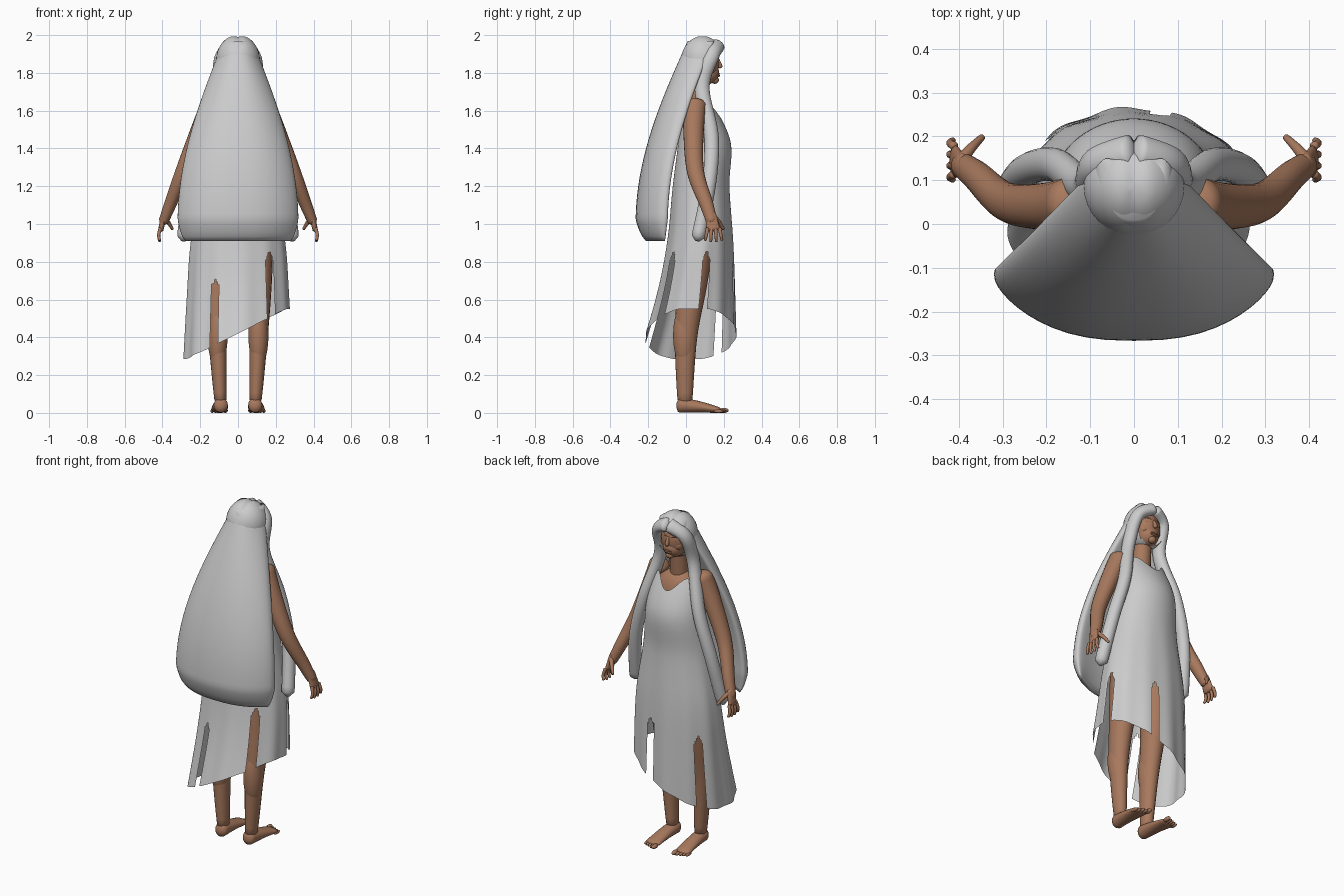
import bpy, bmesh, math
from mathutils import Vector

if "Cube" in bpy.data.objects:
    bpy.data.objects.remove(bpy.data.objects["Cube"])


def material(name, rgb):
    mat = bpy.data.materials.new(name)
    mat.use_nodes = True
    mat.diffuse_color = (*rgb, 1)
    mat.node_tree.nodes["Principled BSDF"].inputs["Base Color"].default_value = (*rgb, 1)
    return mat


CLOTH = material("pale grey", (.6, .6, .6))
SKIN = material("brown skin", (.39, .19, .11))


def mix(start, end, t):
    return start + (end - start) * t


def finish(bm, name, mat, mirrored=False):
    for face in bm.faces:
        face.smooth = True
    mesh = bpy.data.meshes.new(name)
    bm.to_mesh(mesh)
    bm.free()
    mesh.materials.append(mat)
    part = bpy.data.objects.new(name, mesh)
    bpy.context.collection.objects.link(part)
    if mirrored:
        part.modifiers.new("other side", "MIRROR").use_mirror_merge = False


def spline(points, steps=8):
    """Smooth curve through tuples of any length."""
    curve = []
    last = len(points) - 1
    for i in range(last):
        before, start, end, after = (points[max(0, min(last, i + k))] for k in (-1, 0, 1, 2))
        for step in range(steps):
            t = step / steps
            curve.append([b + t / 2 * (c - a + t * (2 * a - 5 * b + 4 * c - d
                                                    + t * (3 * b - a - 3 * c + d)))
                          for a, b, c, d in zip(before, start, end, after)])
    return curve + [list(points[last])]


def loft(name, mat, rings, mirrored=False):
    """Closed skin over rings of points."""
    bm = bmesh.new()
    rings = [[bm.verts.new(point) for point in ring] for ring in rings]
    for lower, upper in zip(rings, rings[1:]):
        for j in range(len(lower)):
            bm.faces.new((lower[j], lower[j - 1], upper[j - 1], upper[j]))
    bm.faces.new(rings[0])
    bm.faces.new(reversed(rings[-1]))
    bmesh.ops.recalc_face_normals(bm, faces=bm.faces)
    finish(bm, name, mat, mirrored)


def tube(name, mat, path, start, end, flat=(1, 1), rounding=.06, mirrored=True, sides=20):
    """Tapered limb along a path, with rounded ends and an oval section."""
    points = [Vector(point) for point in spline(path)]
    last = len(points) - 1
    rings = []
    for i, point in enumerate(points):
        t = i / last
        along = (points[min(i + 1, last)] - points[max(i - 1, 0)]).normalized()
        across = Vector((1, 0, 0))
        across = (across - along * across.dot(along)).normalized()
        deep = along.cross(across) * mix(*flat, t)
        radius = mix(start, end, t) * math.sqrt(min(1, .1 + min(t, 1 - t) / rounding))
        rings.append([point + radius * (across * math.cos(a) + deep * math.sin(a))
                      for a in (math.tau * j / sides for j in range(sides))])
    loft(name, mat, rings, mirrored)


def ball(name, mat, centre, size, mirrored=False, keep=None, shape=None):
    bm = bmesh.new()
    bmesh.ops.create_uvsphere(bm, u_segments=32, v_segments=20, radius=1)
    for vert in bm.verts:
        vert.co = Vector(centre) + vert.co * Vector(size)
        if shape:
            shape(vert.co)
    if keep:
        gone = [face for face in bm.faces if not keep(face.calc_center_median())]
        bmesh.ops.delete(bm, geom=gone, context="FACES")
    finish(bm, name, mat, mirrored)


# Dress: an open sheet with a slanting hem, soft folds and long slits
def dress(columns=180, rows=70):
    # height, half width, front, back
    profile = spline([(.2, .29, .27, -.28), (.6, .27, .26, -.16), (.9, .25, .25, -.1),
                      (1.2, .2, .23, -.07), (1.44, .17, .235, -.04), (1.66, .14, .13, -.02)])
    # direction in degrees and height of each slit
    slits = {12: .85, -50: .85, -117: .7, 77: .8, 142: .73}

    def section(z):
        for low, high in zip(profile, profile[1:]):
            if z <= high[0]:
                t = (z - low[0]) / (high[0] - low[0])
                return [mix(a, b, t) for a, b in zip(low, high)]
        return profile[-1]

    def in_slit(angle, z):
        for degrees, top in slits.items():
            gap = abs(math.remainder(angle - math.radians(degrees), math.tau))
            if gap < min(.1, 2 * (top - z)):
                return True
        return False

    bm = bmesh.new()
    grid = []
    for j in range(columns):
        angle = math.tau * j / columns
        c, s = math.cos(angle), math.sin(angle)
        hem = max(.285, min(.55, .42 + .14 * c))
        top = 1.65 - .09 * max(0, s) ** 8 - .1 * c ** 6
        column = []
        for i in range(rows + 1):
            z = mix(hem, top, i / rows)
            _, width, front, back = section(z)
            fold = 1 + .018 * math.sin(12 * angle) * max(0, min(1, 1.3 - z))
            y = (front + back) / 2 + (front - back) / 2 * s * fold
            column.append(bm.verts.new((width * c * fold, y, z)))
        grid.append(column)
    for j in range(columns):
        a, b = grid[j - 1], grid[j]
        for i in range(rows):
            if not in_slit(math.tau * (j - .5) / columns, (a[i].co.z + b[i].co.z) / 2):
                bm.faces.new((a[i], b[i], b[i + 1], a[i + 1]))
    finish(bm, "dress", CLOTH)


# Long mass of hair that widens and curves away from the back
def back_hair(levels=44, sides=48):
    rings = []
    for level in range(levels + 1):
        z = mix(.91, 1.97, level / levels)
        rise = 1 - math.cos((z - 1) * math.pi / 2)
        tuck = math.sqrt(min(1, .05 + (z - .91) / .12))
        width = (.32 - .255 * rise) * mix(.85, 1, tuck)
        ring = []
        for j in range(sides):
            c, s = math.cos(math.tau * j / sides), math.sin(math.tau * j / sides)
            boxy = [math.copysign(abs(k) ** .8, k) for k in (c, s)]
            centre = mix(-.2, .09, rise) + .085 * (1 - rise / 2) * c * c
            ring.append((width * boxy[0], centre + .067 * tuck * boxy[1], z))
        rings.append(ring)
    loft("back_hair", CLOTH, rings)


# Dip along the centre parting
def parting(co):
    if co.z > 1.9:
        co.z -= .01 * math.exp(-(co.x / .02) ** 2)


dress()
back_hair()
ball("hair_cap", CLOTH, (0, .087, 1.868), (.116, .115, .132),
     keep=lambda p: p.y < .13 or p.z > 1.93, shape=parting)
# Front lock: rim of the face opening, then down over the chest
tube("front_lock", CLOTH, [(0, .17, 1.95), (.088, .135, 1.89), (.11, .085, 1.72),
                           (.18, .135, 1.46), (.25, .12, 1.2), (.29, .06, .91)],
     .032, .036, (1.3, 1), .03)

# Torso and neck
tube("torso", SKIN, [(0, .08, .9), (0, .06, 1.65)], .14, .13, (.75, .7), .16, mirrored=False)
tube("neck", SKIN, [(0, .055, 1.58), (0, .08, 1.82)], .055, .045, mirrored=False)

# Head and face
ball("head", SKIN, (0, .09, 1.85), (.083, .085, .11))
ball("jaw", SKIN, (0, .11, 1.8), (.062, .066, .06))
ball("chin", SKIN, (0, .152, 1.762), (.024, .022, .02))
tube("nose", SKIN, [(0, .166, 1.88), (0, .184, 1.825)], .007, .014, rounding=.25, mirrored=False)
for height in (1.795, 1.785):
    ball("lip", SKIN, (0, .17, height), (.024, .01, .006))
ball("eye", SKIN, (.033, .155, 1.857), (.016, .011, .008), mirrored=True)
ball("cheek", SKIN, (.035, .125, 1.825), (.035, .035, .035), mirrored=True)
tube("brow", SKIN, [(.01, .167, 1.878), (.035, .16, 1.884), (.06, .14, 1.876)], .006, .004)

# Arm and hand
tube("arm", SKIN, [(.13, .05, 1.66), (.2, .04, 1.5), (.29, .05, 1.28), (.36, .11, 1.1),
                   (.4, .14, 1)], .058, .024, (1.1, 1.1))
tube("palm", SKIN, [(.39, .13, 1.06), (.41, .145, .96)], .016, .014, (1.6, 2.8), .15)
for finger in (-1.5, -.5, .5, 1.5):
    tube("finger", SKIN, [(.41, .146 + .021 * finger, .98), (.42, .146 + .026 * finger, .94),
                          (.413, .146 + .03 * finger, .9 + .008 * abs(finger))], .01, .007)
tube("thumb", SKIN, [(.395, .145, 1.04), (.37, .175, 1.01), (.345, .2, .97)], .015, .007)

# Leg, foot and toes
tube("leg", SKIN, [(.1, .06, 1), (.11, .035, .7), (.108, 0, .4), (.092, -.006, .04)],
     .09, .029, (1.1, 1.25), .03)
ball("calf", SKIN, (.108, -.008, .41), (.053, .06, .17), mirrored=True)
tube("foot", SKIN, [(.09, -.05, .043), (.095, .07, .032), (.1, .19, .012)],
     .036, .046, (1.2, .25), .1)
for toe in range(5):
    size = .009 if toe else .013
    ball("toe", SKIN, (.067 + .0175 * toe, .2 - .007 * toe, size), (size, .026, size), mirrored=True)
